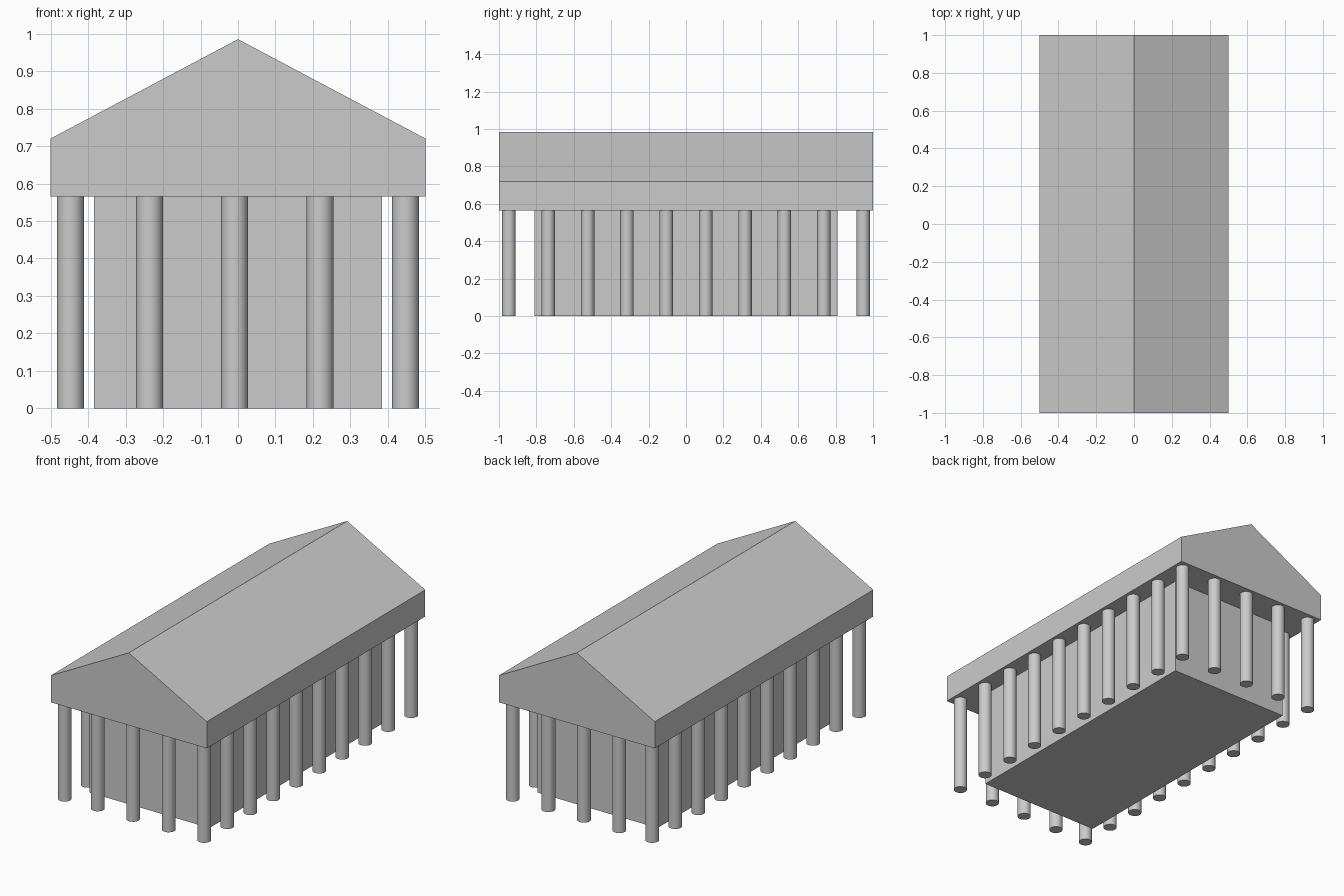
import bpy, bmesh

if "Cube" in bpy.data.objects:
    bpy.data.objects.remove(bpy.data.objects["Cube"])

EAVE, SHOULDER, RIDGE = 0.565, 0.72, 0.985
COL_R = 0.036
END_X, END_Y = 0.447, 0.947


def column(name, x, y):
    bpy.ops.mesh.primitive_cylinder_add(vertices=32, radius=COL_R, depth=EAVE,
                                        location=(x, y, EAVE / 2))
    bpy.context.object.name = name
    bpy.ops.object.shade_smooth_by_angle()


# Inner hall
bpy.ops.mesh.primitive_cube_add(size=1, location=(0, 0, EAVE / 2))
hall = bpy.context.object
hall.name = "inner_hall"
hall.scale = (0.768, 1.62, EAVE)
bpy.ops.object.transform_apply(location=False, rotation=False, scale=True)

# Gabled roof block: front profile extruded along the length
profile = [(-0.5, EAVE), (0.5, EAVE), (0.5, SHOULDER), (0, RIDGE), (-0.5, SHOULDER)]
bm = bmesh.new()
face = bm.faces.new([bm.verts.new((x, -1, z)) for x, z in profile])
ext = bmesh.ops.extrude_face_region(bm, geom=[face])
moved = [g for g in ext["geom"] if isinstance(g, bmesh.types.BMVert)]
bmesh.ops.translate(bm, verts=moved, vec=(0, 2, 0))
# Close the front gable if the extrusion removed it, then fix normals
bmesh.ops.holes_fill(bm, edges=[e for e in bm.edges if e.is_boundary])
bmesh.ops.recalc_face_normals(bm, faces=bm.faces)
mesh = bpy.data.meshes.new("gabled_roof")
bm.to_mesh(mesh)
bm.free()
bpy.context.collection.objects.link(bpy.data.objects.new("gabled_roof", mesh))

# Side colonnades, corners included
for side, x in (("left", -END_X), ("right", END_X)):
    for i in range(10):
        column(f"{side}_column_{i + 1}", x, -END_Y + i * 2 * END_Y / 9)

# Inner columns of the front and back porches
for side, y in (("front", -END_Y), ("back", END_Y)):
    for i, x in enumerate((-0.236, -0.009, 0.219)):
        column(f"{side}_column_{i + 1}", x, y)
